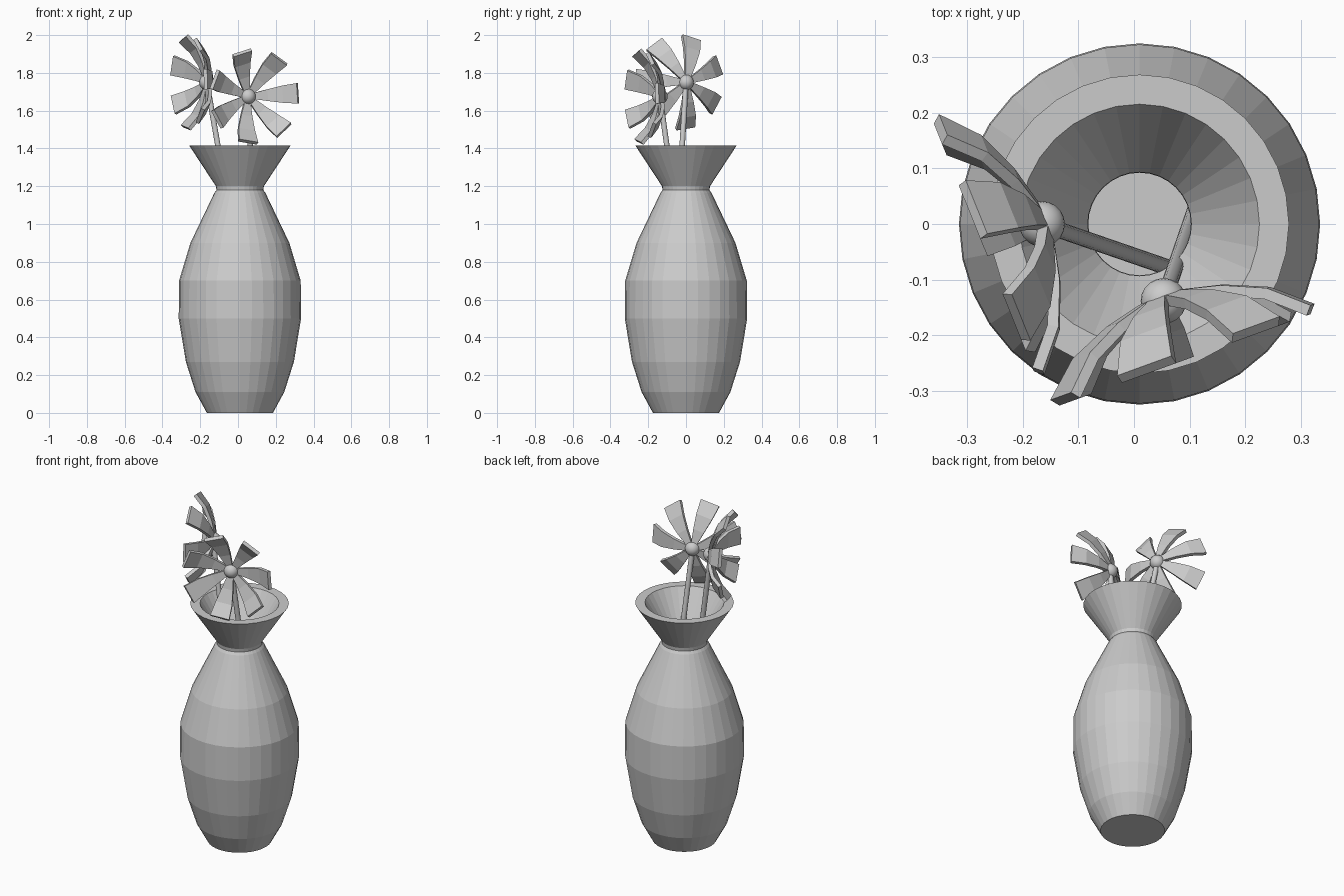
import bpy, math
from mathutils import Vector

if "Cube" in bpy.data.objects:
    bpy.data.objects.remove(bpy.data.objects["Cube"])

SIDES = 32
CX = 0.01


def make(name, verts, faces):
    me = bpy.data.meshes.new(name)
    me.from_pydata(verts, [], faces)
    me.update()
    ob = bpy.data.objects.new(name, me)
    bpy.context.collection.objects.link(ob)
    return ob


def lathe(name, profile):
    verts, faces = [], []
    for r, z in profile:
        for i in range(SIDES):
            a = 2 * math.pi * i / SIDES
            verts.append((CX + r * math.cos(a), r * math.sin(a), z))
    for k in range(len(profile) - 1):
        for i in range(SIDES):
            j = (i + 1) % SIDES
            faces.append((k * SIDES + i, k * SIDES + j,
                          (k + 1) * SIDES + j, (k + 1) * SIDES + i))
    last = (len(profile) - 1) * SIDES
    faces.append(tuple(reversed(range(SIDES))))       # underside
    faces.append(tuple(last + i for i in range(SIDES)))  # inner floor
    return make(name, verts, faces)


# vase: outer wall up to the rim, then inner wall down to the floor
lathe("vase", [
    (0.175, 0), (0.235, 0.11), (0.286, 0.27), (0.324, 0.50), (0.322, 0.70),
    (0.262, 0.90), (0.135, 1.165), (0.124, 1.18), (0.127, 1.20), (0.268, 1.415),
    (0.215, 1.415), (0.093, 1.215), (0.092, 1.17), (0.215, 0.89),
    (0.275, 0.69), (0.277, 0.50), (0.243, 0.28), (0.195, 0.13), (0.145, 0.04)])

# petal cross-sections: distance out, forward lift, half width
PETAL = [(0.03, 0.0, 0.016), (0.105, 0.018, 0.031),
         (0.18, 0.05, 0.046), (0.243, 0.105, 0.054)]


def flower(name, centre, facing_deg, foot, start_deg):
    c, foot = Vector(centre), Vector(foot)
    f = math.radians(facing_deg)
    n = Vector((math.cos(f), math.sin(f), 0))      # facing direction
    u = Vector((-math.sin(f), math.cos(f), 0))     # flower's own right
    up = Vector((0, 0, 1))
    # petals
    verts, faces = [], []
    for k in range(7):
        a = math.radians(start_deg) + k * 2 * math.pi / 7
        out = u * math.cos(a) + up * math.sin(a)
        side = up * math.cos(a) - u * math.sin(a)
        b = len(verts)
        for r, d, w in PETAL:
            for s in (-1, 1):
                verts.append(c + out * r + n * d + side * w * s)
        for i in range(len(PETAL) - 1):
            q = b + 2 * i
            faces.append((q, q + 2, q + 3, q + 1))
    petals = make(name + "_petals", verts, faces)
    m = petals.modifiers.new("thickness", 'SOLIDIFY')
    m.thickness = 0.02
    m.offset = 0
    # round centre
    bpy.ops.mesh.primitive_uv_sphere_add(segments=20, ring_count=12,
                                         radius=0.041, location=c)
    bpy.context.object.name = name + "_centre"
    bpy.ops.object.shade_smooth_by_angle()
    # stem
    axis = c - foot
    bpy.ops.mesh.primitive_cylinder_add(vertices=16, radius=0.0145,
                                        depth=axis.length,
                                        location=(c + foot) / 2)
    stem = bpy.context.object
    stem.name = name + "_stem"
    stem.rotation_euler = axis.to_track_quat('Z', 'Y').to_euler()
    bpy.ops.object.shade_smooth_by_angle()


flower("tall_flower", (-0.165, 0.0, 1.75), 202, (0.125, -0.10, 0.09), 4)
flower("short_flower", (0.053, -0.138, 1.675), 290, (0.13, 0.085, 0.09), 4)
